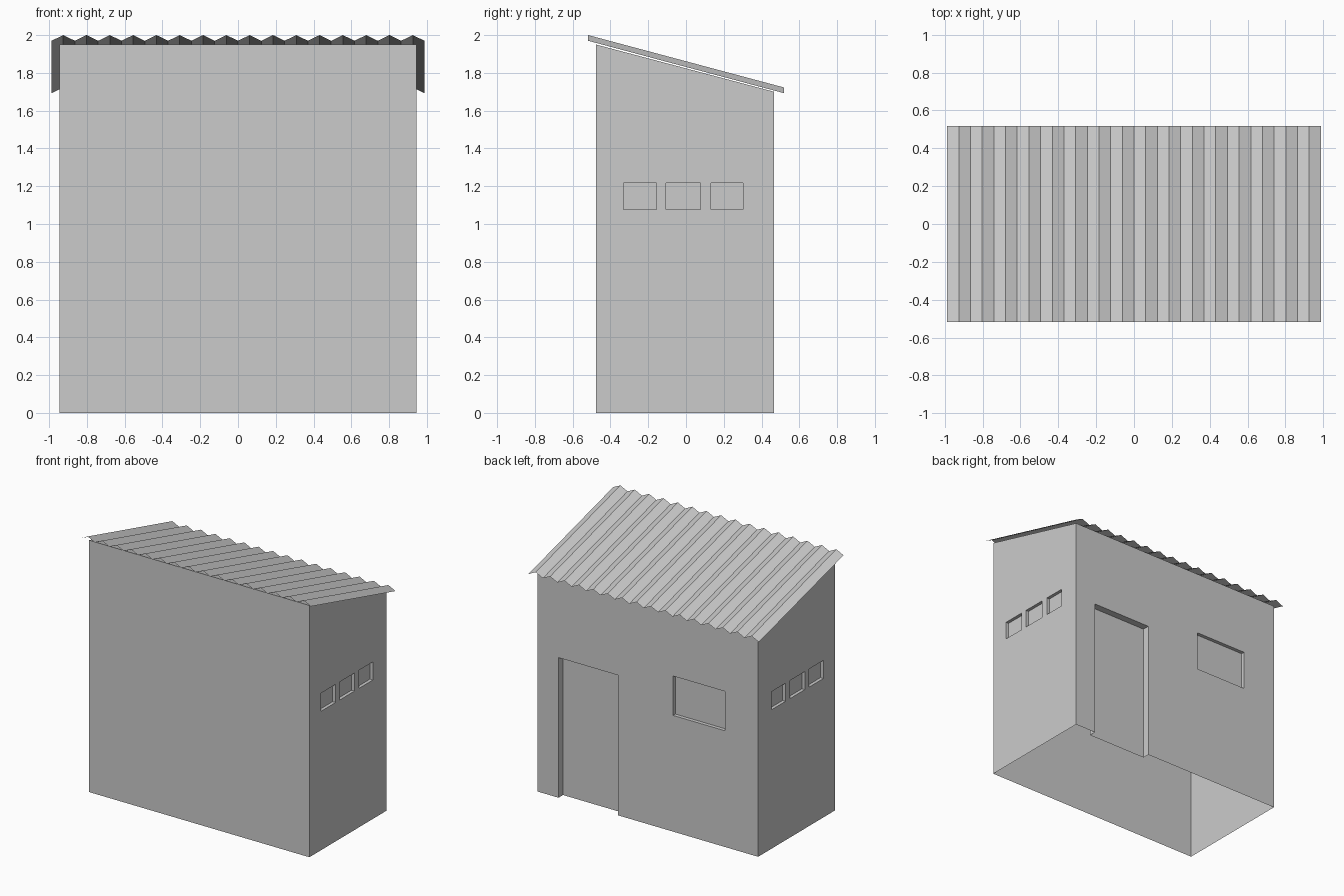
import bpy, bmesh

if "Cube" in bpy.data.objects:
    bpy.data.objects.remove(bpy.data.objects["Cube"])

W, Y0, Y1 = 0.945, -0.476, 0.467      # wall half width, front, back
Z_FRONT, Z_BACK = 1.95, 1.70


def make_object(name, verts, faces):
    mesh = bpy.data.meshes.new(name)
    mesh.from_pydata(verts, [], faces)
    bm = bmesh.new()
    bm.from_mesh(mesh)
    bmesh.ops.recalc_face_normals(bm, faces=bm.faces)
    bm.to_mesh(mesh)
    bm.free()
    obj = bpy.data.objects.new(name, mesh)
    bpy.context.collection.objects.link(obj)
    return obj


# Walls: a side profile with a sloping top, extruded across the width
profile = [(Y0, 0), (Y1, 0), (Y1, Z_BACK), (Y0, Z_FRONT)]
verts = [(x, y, z) for x in (-W, W) for y, z in profile]
sides = [(i, (i + 1) % 4, (i + 1) % 4 + 4, i + 4) for i in range(4)]
walls = make_object("walls", verts, [(0, 1, 2, 3), (4, 5, 6, 7)] + sides)

# Recesses: door and window at the back, three small windows on each side
recesses = [
    ((0.255, 0.765), (Y1 - 0.055, Y1 + 0.1), (-0.1, 1.085)),
    ((-0.66, -0.217), (Y1 - 0.028, Y1 + 0.1), (0.90, 1.205)),
]
for ya, yb in ((-0.332, -0.155), (-0.105, 0.076), (0.133, 0.301)):
    for s in (-1, 1):
        recesses.append((sorted((s * (W - 0.025), s * (W + 0.1))), (ya, yb), (1.076, 1.216)))

bm = bmesh.new()
for xs, ys, zs in recesses:
    cube = bmesh.ops.create_cube(bm, size=1)["verts"]
    for v in cube:
        v.co = (xs[v.co.x > 0], ys[v.co.y > 0], zs[v.co.z > 0])
cutter_mesh = bpy.data.meshes.new("recess_cutters")
bm.to_mesh(cutter_mesh)
bm.free()
cutters = bpy.data.objects.new("recess_cutters", cutter_mesh)
bpy.context.collection.objects.link(cutters)
cutters.hide_render = True

mod = walls.modifiers.new("recesses", 'BOOLEAN')
mod.operation = 'DIFFERENCE'
mod.solver = 'EXACT'
mod.object = cutters
bpy.context.view_layer.objects.active = walls
bpy.ops.object.modifier_apply(modifier=mod.name)
bpy.data.objects.remove(cutters)

# The shed has no floor
bm = bmesh.new()
bm.from_mesh(walls.data)
floor = [f for f in bm.faces if all(abs(v.co.z) < 1e-4 for v in f.verts)]
bmesh.ops.delete(bm, geom=floor, context='FACES')
bm.to_mesh(walls.data)
bm.free()

# Roof: one thin corrugated sheet with 16 ridges, sloping down to the back
RIDGES, HALF, DEPTH, RISE = 16, 0.987, 0.518, 0.03
steps = RIDGES * 2
verts = []
for i in range(steps + 1):
    x = -HALF + 2 * HALF * i / steps
    lift = RISE * (i % 2)
    verts += [(x, -DEPTH, 1.97 + lift), (x, DEPTH, 1.693 + lift)]
faces = [(2 * i, 2 * i + 2, 2 * i + 3, 2 * i + 1) for i in range(steps)]
make_object("corrugated_roof", verts, faces)
